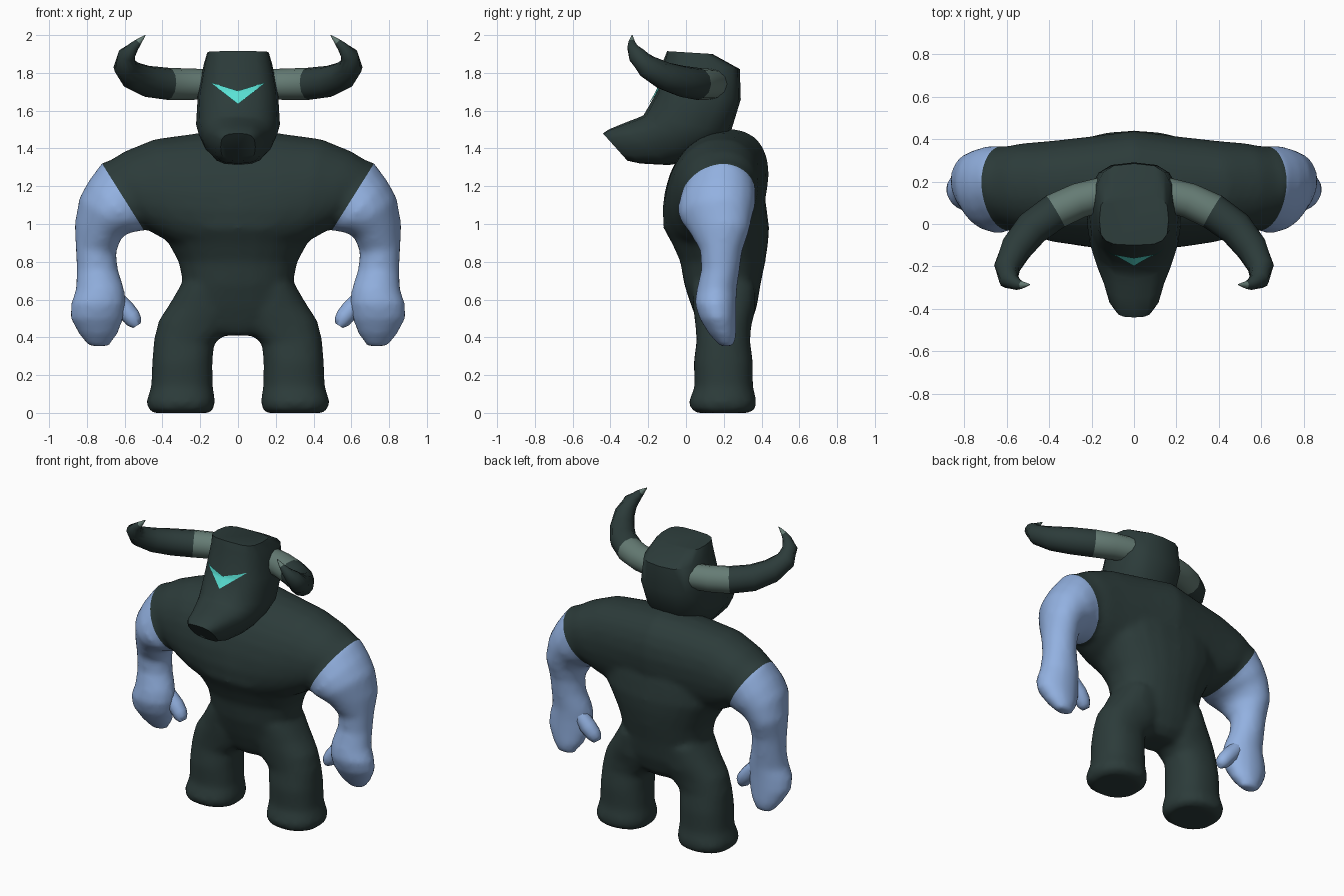
import bpy, bmesh, math
from mathutils import Vector
from mathutils.bvhtree import BVHTree

if "Cube" in bpy.data.objects:
    bpy.data.objects.remove(bpy.data.objects["Cube"])


def material(name, rgb):
    m = bpy.data.materials.new(name)
    m.diffuse_color = (*rgb, 1)
    m.use_nodes = True
    m.node_tree.nodes["Principled BSDF"].inputs["Base Color"].default_value = m.diffuse_color
    return m


HIDE = material("dark_hide", (0.025, 0.044, 0.042))
BLUE = material("arm_blue", (0.29, 0.44, 0.75))
HORN = material("horn_grey", (0.13, 0.20, 0.175))
GLOW = material("eye_glow", (0.1, 0.75, 0.66))


def smooth(ob, angle):
    bpy.ops.object.select_all(action="DESELECT")
    ob.select_set(True)
    bpy.context.view_layer.objects.active = ob
    bpy.ops.object.shade_smooth_by_angle(angle=math.radians(angle))


def finish(name, bm, mats, mirror=False, angle=40):
    bmesh.ops.recalc_face_normals(bm, faces=bm.faces)
    me = bpy.data.meshes.new(name)
    bm.to_mesh(me)
    bm.free()
    ob = bpy.data.objects.new(name, me)
    bpy.context.collection.objects.link(ob)
    for m in mats:
        me.materials.append(m)
    if mirror:
        ob.modifiers.new("mirror", "MIRROR").use_mirror_merge = False
    smooth(ob, angle)
    return ob


def loft(rings, n=14, power=2.2, bm=None):
    """Skin rings given as (point, opposite point, half-width vector)."""
    bm = bm or bmesh.new()
    powers = power if isinstance(power, list) else [power] * len(rings)
    loops = []
    for (p, q, h), e in zip(rings, powers):
        p, q, h = Vector(p), Vector(q), Vector(h)
        mid, u = (p + q) / 2, (p - q) / 2
        loop = []
        for i in range(n):
            a = math.tau * i / n
            c, s = math.cos(a), math.sin(a)
            c = math.copysign(abs(c) ** (2 / e), c)
            s = math.copysign(abs(s) ** (2 / e), s)
            loop.append(bm.verts.new(mid + u * c + h * s))
        loops.append(loop)
    for a, b in zip(loops, loops[1:]):
        for i in range(n):
            j = (i + 1) % n
            bm.faces.new((a[i], a[j], b[j], b[i]))
    bm.faces.new(loops[0])
    bm.faces.new(loops[-1])
    return bm


def tube(path, n=12):
    """Round tube through (x, y, z, radius) stations."""
    pts = [Vector(p[:3]) for p in path]
    rings = []
    for i, p in enumerate(pts):
        t = (pts[min(i + 1, len(pts) - 1)] - pts[max(i - 1, 0)]).normalized()
        side = t.cross(Vector((0.6, 0.75, 0.0))).normalized()
        up = t.cross(side).normalized()
        r = path[i][3]
        rings.append((p + side * r, p - side * r, up * r))
    return loft(rings, n, 2)


# Chest and shoulders: skinned side to side (top x, z, bottom x, z, top y, bottom y, depth)
half = [
    (0.68, 1.335, 0.47, 0.965, 0.19, 0.15, 0.195),
    (0.60, 1.385, 0.43, 0.94, 0.19, 0.14, 0.213),
    (0.44, 1.45, 0.33, 0.89, 0.185, 0.12, 0.236),
    (0.22, 1.48, 0.18, 0.85, 0.20, 0.10, 0.256),
]
ring = lambda s, r: ((s * r[0], r[4], r[1]), (s * r[2], r[5], r[3]), (0, r[6], 0))
chest = [ring(-1, r) for r in half] + [ring(1, (0, 1.505, 0, 0.83, 0.225, 0.09, 0.271))]
chest += [ring(1, r) for r in reversed(half)]
body = loft(chest, 24, 2.2)

# Belly and hips: (z, half width, front y, back y)
belly = [(0.41, 0.12, 0.10, 0.29), (0.46, 0.24, 0.07, 0.34), (0.56, 0.31, 0.03, 0.375),
         (0.68, 0.29, -0.01, 0.395), (0.80, 0.315, -0.03, 0.42),
         (0.90, 0.37, -0.075, 0.435), (0.98, 0.43, -0.12, 0.44), (1.10, 0.46, -0.115, 0.425),
         (1.22, 0.40, -0.08, 0.40)]
loft([((w, (a + b) / 2, z), (-w, (a + b) / 2, z), (0, (b - a) / 2, 0))
      for z, w, a, b in belly], 24, 2.2, body)


# Limbs on both sides: (outer x, z, inner x, z, front y, back y), outer edge skewed back
def limbs(rows, power, skew=0.0):
    for s in (-1, 1):
        rings = []
        for ox, oz, ix, iz, a, b in rows:
            k = skew if oz > 0.9 else 0
            rings.append(((s * ox, (a + b) / 2 + k, oz), (s * ix, (a + b) / 2 - k, iz),
                          (0, (b - a) / 2, 0)))
        loft(rings, 20, power, body)


limbs([(0.29, 0.70, 0.06, 0.62, 0.03, 0.37), (0.36, 0.58, 0.03, 0.49, 0.04, 0.365),
       (0.42, 0.49, 0.06, 0.42, 0.05, 0.345), (0.445, 0.39, 0.125, 0.37, 0.055, 0.34),
       (0.455, 0.27, 0.135, 0.27, 0.04, 0.355), (0.46, 0.14, 0.133, 0.14, 0.045, 0.355),
       (0.485, 0.06, 0.12, 0.06, 0.015, 0.375), (0.475, 0.015, 0.13, 0.015, 0.025, 0.365),
       (0.45, 0.0, 0.15, 0.0, 0.06, 0.33)], 2.3)
limbs([(0.60, 1.36, 0.43, 1.0, -0.01, 0.36), (0.72, 1.325, 0.50, 0.965, -0.03, 0.367),
       (0.79, 1.23, 0.53, 0.96, -0.043, 0.367), (0.84, 1.14, 0.57, 0.955, -0.03, 0.353),
       (0.865, 1.0, 0.615, 0.93, 0.02, 0.335), (0.86, 0.87, 0.645, 0.85, 0.075, 0.30),
       (0.855, 0.76, 0.635, 0.76, 0.08, 0.285), (0.86, 0.65, 0.60, 0.65, 0.055, 0.27),
       (0.885, 0.58, 0.595, 0.58, 0.045, 0.267), (0.888, 0.50, 0.605, 0.50, 0.07, 0.267),
       (0.845, 0.42, 0.635, 0.42, 0.12, 0.267), (0.795, 0.355, 0.685, 0.35, 0.18, 0.255)], 1.95, 0.03)

# Fuse torso and limbs into one smooth skin
ob = finish("body", body, [HIDE, BLUE])
fuse = ob.modifiers.new("fuse", "REMESH")
fuse.mode, fuse.voxel_size = "VOXEL", 0.02
relax = ob.modifiers.new("relax", "SMOOTH")
relax.factor, relax.iterations = 0.5, 6
for name in [m.name for m in ob.modifiers if m in (fuse, relax)]:
    bpy.ops.object.modifier_apply(modifier=name)

# Blue arms: cut the skin along a slanted plane at each shoulder
bm = bmesh.new()
bm.from_mesh(ob.data)
for s in (-1, 1):
    co, no = Vector((s * 0.72, 0, 1.32)), Vector((s * 0.35, 0, -0.22))
    near = [f for f in bm.faces if s * f.calc_center_median().x > 0.4 and f.calc_center_median().z > 0.85]
    geom = near + list({e for f in near for e in f.edges}) + list({v for f in near for v in f.verts})
    bmesh.ops.bisect_plane(bm, geom=geom, plane_co=co, plane_no=no, dist=1e-5)
for f in bm.faces:
    c = f.calc_center_median()
    outside = 0.35 * (abs(c.x) - 0.72) - 0.22 * (c.z - 1.32) > 0
    f.material_index = 1 if outside and abs(c.x) > 0.49 else 0
bm.to_mesh(ob.data)
bm.free()
smooth(ob, 50)

finish("thumb", tube([(0.67, 0.19, 0.63, 0.045), (0.60, 0.19, 0.55, 0.052), (0.565, 0.185, 0.51, 0.048),
                      (0.55, 0.18, 0.485, 0.042), (0.535, 0.18, 0.462, 0.024)], 10), [BLUE], True, 60)

# Head: sections swing from crown to muzzle (front y, z, back y, z, half width, squareness)
head = [(-0.10, 1.915, 0.14, 1.90, 0.163, 3.5), (-0.12, 1.865, 0.285, 1.82, 0.182, 3),
        (-0.153, 1.70, 0.29, 1.66, 0.213, 2.8), (-0.225, 1.575, 0.235, 1.48, 0.222, 2.3),
        (-0.26, 1.56, 0.14, 1.39, 0.208, 2.1), (-0.30, 1.545, 0.03, 1.335, 0.185, 2.2),
        (-0.35, 1.525, -0.09, 1.312, 0.15, 2.6), (-0.41, 1.50, -0.24, 1.32, 0.122, 3),
        (-0.44, 1.48, -0.31, 1.335, 0.092, 3)]
bm = loft([((0, a, za), (0, b, zb), (w, 0, 0)) for a, za, b, zb, w, _ in head], 16,
          [r[5] for r in head])
bmesh.ops.recalc_face_normals(bm, faces=bm.faces)
surface = BVHTree.FromBMesh(bm)
finish("head", bm, [HIDE], angle=40)

# Glowing eyes: thin chevron draped over the brow
bm = bmesh.new()
STEPS, ROWS = 24, 8
columns = []
for i in range(STEPS + 1):
    x = -0.145 + 0.29 * i / STEPS
    t = abs(x) / 0.145
    top, low = 1.705 + 0.045 * t, 1.635 + 0.113 * t
    column = []
    for k in range(ROWS + 1):
        z = low + (top - low) * k / ROWS
        hit = surface.ray_cast(Vector((x, -2, z)), Vector((0, 1, 0)))[0]
        column.append(bm.verts.new((x, hit.y - 0.008, z)))
    columns.append(column)
for a, b in zip(columns, columns[1:]):
    for k in range(ROWS):
        bm.faces.new((a[k], b[k], b[k + 1], a[k + 1]))
bmesh.ops.remove_doubles(bm, verts=bm.verts, dist=0.0005)
eyes = finish("eyes", bm, [GLOW])
if sum(p.normal.y for p in eyes.data.polygons) > 0:
    eyes.data.flip_normals()

# Horns: pale root and tip, dark shaft
bm = tube([(0.15, 0.14, 1.74, 0.08), (0.26, 0.11, 1.74, 0.083), (0.37, 0.06, 1.742, 0.085),
           (0.48, -0.02, 1.755, 0.083), (0.555, -0.115, 1.785, 0.075),
           (0.598, -0.205, 1.835, 0.062), (0.59, -0.262, 1.895, 0.047),
           (0.55, -0.285, 1.94, 0.027), (0.528, -0.287, 1.963, 0.018), (0.49, -0.285, 2.0, 0.002)])
for f in bm.faces:
    pale_root = max(v.co.x for v in f.verts) < 0.43 and f.calc_center_median().y > 0
    f.material_index = 1 if pale_root or f.calc_center_median().z > 1.967 else 0
finish("horn", bm, [HIDE, HORN], True, 60)
